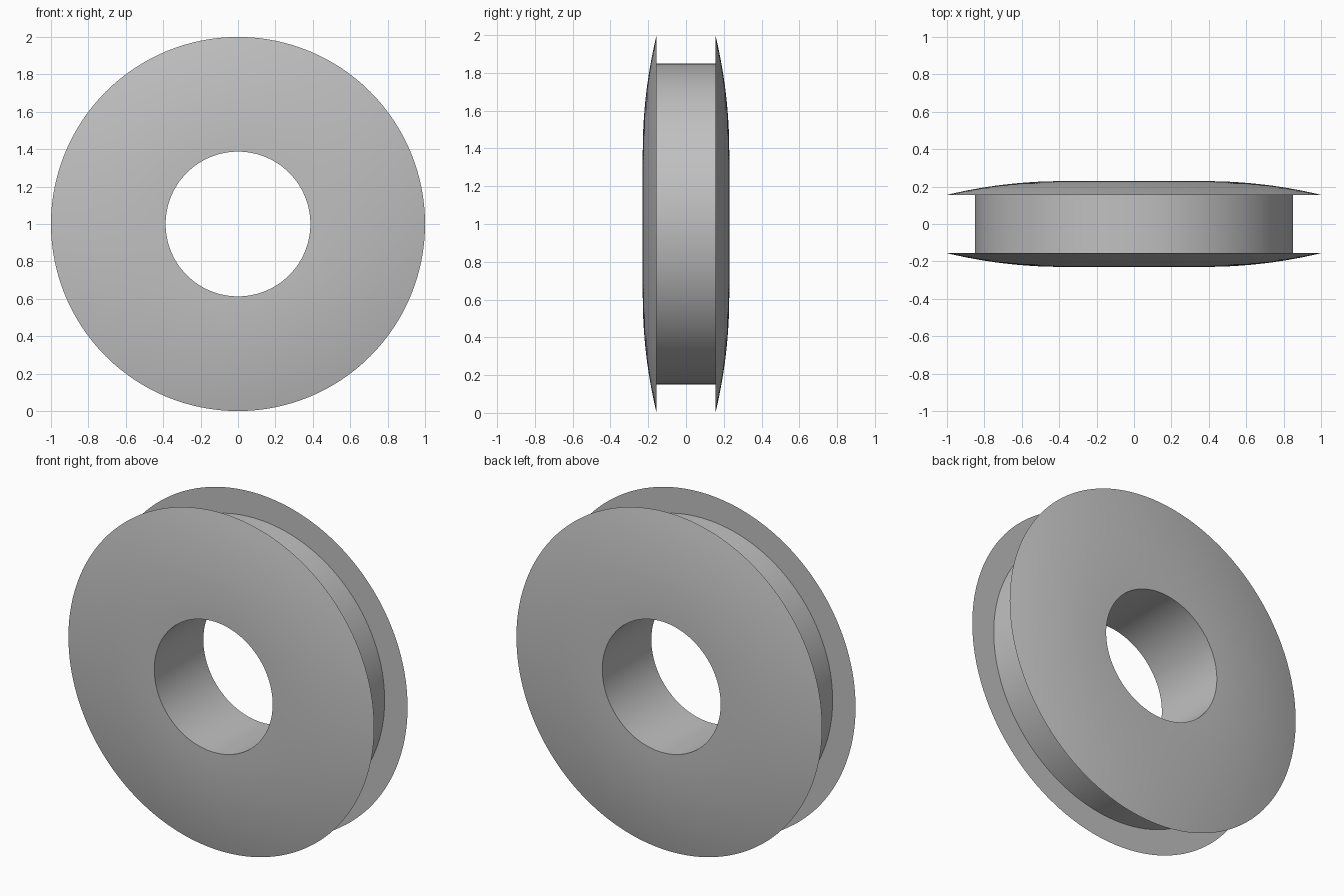
import bpy, bmesh, math
from mathutils import Vector, Matrix

cube = bpy.data.objects.get("Cube")
if cube:
    bpy.data.objects.remove(cube, do_unlink=True)

RIM, HUB, BORE = 1.0, 0.85, 0.387       # radii
INNER, OUTER = 0.156, 0.229             # half widths at the groove and at the bore
SEGMENTS, STEPS = 128, 14

grey = bpy.data.materials.new("plain_grey")
grey.use_nodes = True
grey.diffuse_color = (0.53, 0.53, 0.53, 1)
grey.node_tree.nodes["Principled BSDF"].inputs["Base Color"].default_value = (0.53, 0.53, 0.53, 1)

# Half section (radius, y): groove floor, flange inner face, domed outer face
half = [(HUB, INNER)]
for i in range(STEPS + 1):
    t = 1 - i / STEPS
    half.append((BORE + (RIM - BORE) * t, OUTER - (OUTER - INNER) * t * t))
section = half + [(r, -y) for r, y in reversed(half)]

# Revolve the closed section about the y axis
bm = bmesh.new()
verts = [bm.verts.new((r, y, 0)) for r, y in section]
edges = [bm.edges.new((v, verts[(i + 1) % len(verts)])) for i, v in enumerate(verts)]
bmesh.ops.spin(bm, geom=verts + edges, cent=Vector(), axis=Vector((0, 1, 0)),
               angle=math.tau, steps=SEGMENTS, use_merge=True)
bmesh.ops.remove_doubles(bm, verts=bm.verts, dist=1e-5)
bmesh.ops.recalc_face_normals(bm, faces=bm.faces)
bmesh.ops.transform(bm, matrix=Matrix.Translation((0, 0, RIM)), verts=bm.verts)

mesh = bpy.data.meshes.new("grooved_wheel")
bm.to_mesh(mesh)
bm.free()
mesh.materials.append(grey)
wheel = bpy.data.objects.new("grooved_wheel", mesh)
bpy.context.collection.objects.link(wheel)

# Smooth shading with crisp rims
bpy.ops.object.select_all(action='DESELECT')
wheel.select_set(True)
bpy.context.view_layer.objects.active = wheel
bpy.ops.object.shade_smooth_by_angle(angle=math.radians(30))
